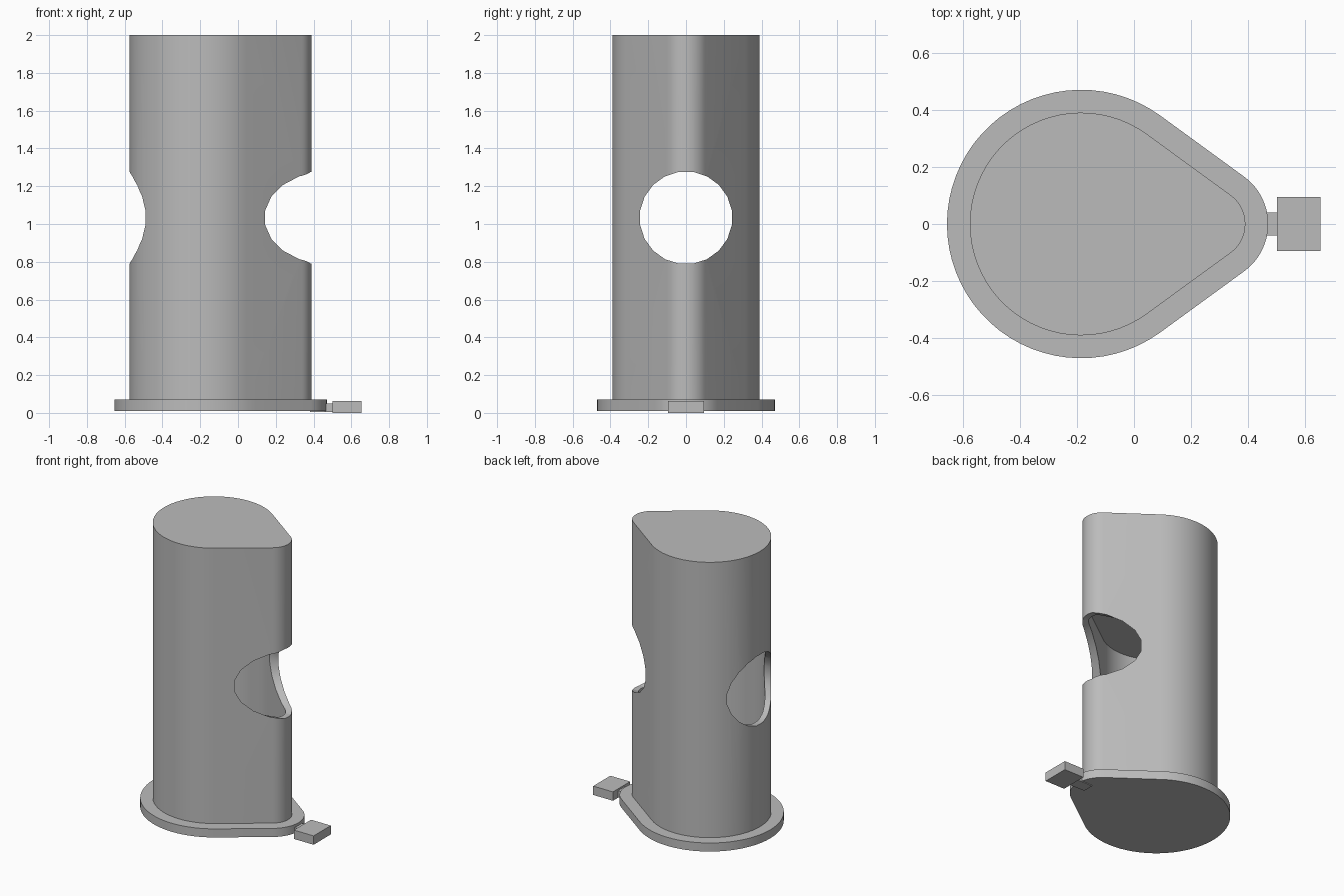
import bpy, bmesh, math
from mathutils import Matrix

cube = bpy.data.objects.get("Cube")
if cube:
    bpy.data.objects.remove(cube, do_unlink=True)

grey = bpy.data.materials.new("plain grey")
grey.use_nodes = True
grey.diffuse_color = (0.5, 0.5, 0.5, 1)
grey.node_tree.nodes["Principled BSDF"].inputs["Base Color"].default_value = (0.5, 0.5, 0.5, 1)

BIG_X, SMALL_X = -0.185, 0.265      # centres of the two rounded ends
TANGENT = math.acos(0.265 / (SMALL_X - BIG_X))


def finish(name, bm):
    bmesh.ops.recalc_face_normals(bm, faces=bm.faces)
    mesh = bpy.data.meshes.new(name)
    bm.to_mesh(mesh)
    bm.free()
    mesh.materials.append(grey)
    obj = bpy.data.objects.new(name, mesh)
    bpy.context.collection.objects.link(obj)
    return obj


def teardrop(name, big_r, z0, z1):
    """Prism whose outline is a large and a small arc joined by tangents."""
    small_r = big_r - 0.265
    points = []
    for cx, r, start, end, n in (
            (SMALL_X, small_r, -TANGENT, TANGENT, 16),
            (BIG_X, big_r, TANGENT, 2 * math.pi - TANGENT, 48)):
        for i in range(n + 1):
            a = start + (end - start) * i / n
            points.append((cx + r * math.cos(a), r * math.sin(a), z0))
    bm = bmesh.new()
    base = bm.faces.new([bm.verts.new(p) for p in points])
    top = bmesh.ops.extrude_face_region(bm, geom=[base], use_keep_orig=True)["geom"]
    verts = [v for v in top if isinstance(v, bmesh.types.BMVert)]
    bmesh.ops.translate(bm, verts=verts, vec=(0, 0, z1 - z0))
    return finish(name, bm)


def block(name, x0, x1, half_y, z0, z1):
    bm = bmesh.new()
    bmesh.ops.create_cube(bm, size=1)
    bmesh.ops.scale(bm, verts=bm.verts, vec=(x1 - x0, 2 * half_y, z1 - z0))
    bmesh.ops.translate(bm, verts=bm.verts, vec=((x0 + x1) / 2, 0, (z0 + z1) / 2))
    return finish(name, bm)


def cut(obj, cutter):
    mod = obj.modifiers.new("cut", 'BOOLEAN')
    mod.operation = 'DIFFERENCE'
    mod.solver = 'EXACT'
    mod.object = cutter
    activate(obj)
    bpy.ops.object.modifier_apply(modifier=mod.name)
    bpy.data.objects.remove(cutter, do_unlink=True)


def activate(obj):
    bpy.ops.object.select_all(action='DESELECT')
    obj.select_set(True)
    bpy.context.view_layer.objects.active = obj


# Column: hollow lower part under a solid top
column = teardrop("column", 0.39, 0.06, 2.0)
cut(column, teardrop("cavity_cutter", 0.35, 0.08, 1.36))

# Round opening through both ends of the column
bm = bmesh.new()
bmesh.ops.create_cone(bm, cap_ends=True, segments=20, radius1=0.246, radius2=0.246, depth=3)
turn = Matrix.Rotation(math.pi / 2, 4, 'Y') @ Matrix.Rotation(math.pi / 20, 4, 'Z')
bmesh.ops.transform(bm, matrix=Matrix.Translation((0, 0, 1.033)) @ turn, verts=bm.verts)
cut(column, finish("opening_cutter", bm))

# Base plate with its tab
plate = teardrop("base_plate", 0.47, 0.01, 0.07)
block("tab_neck", 0.38, 0.51, 0.04, 0.005, 0.05)
block("tab", 0.5, 0.653, 0.095, 0.0, 0.062)

for obj in (column, plate):
    activate(obj)
    bpy.ops.object.shade_smooth_by_angle(angle=math.radians(30))
